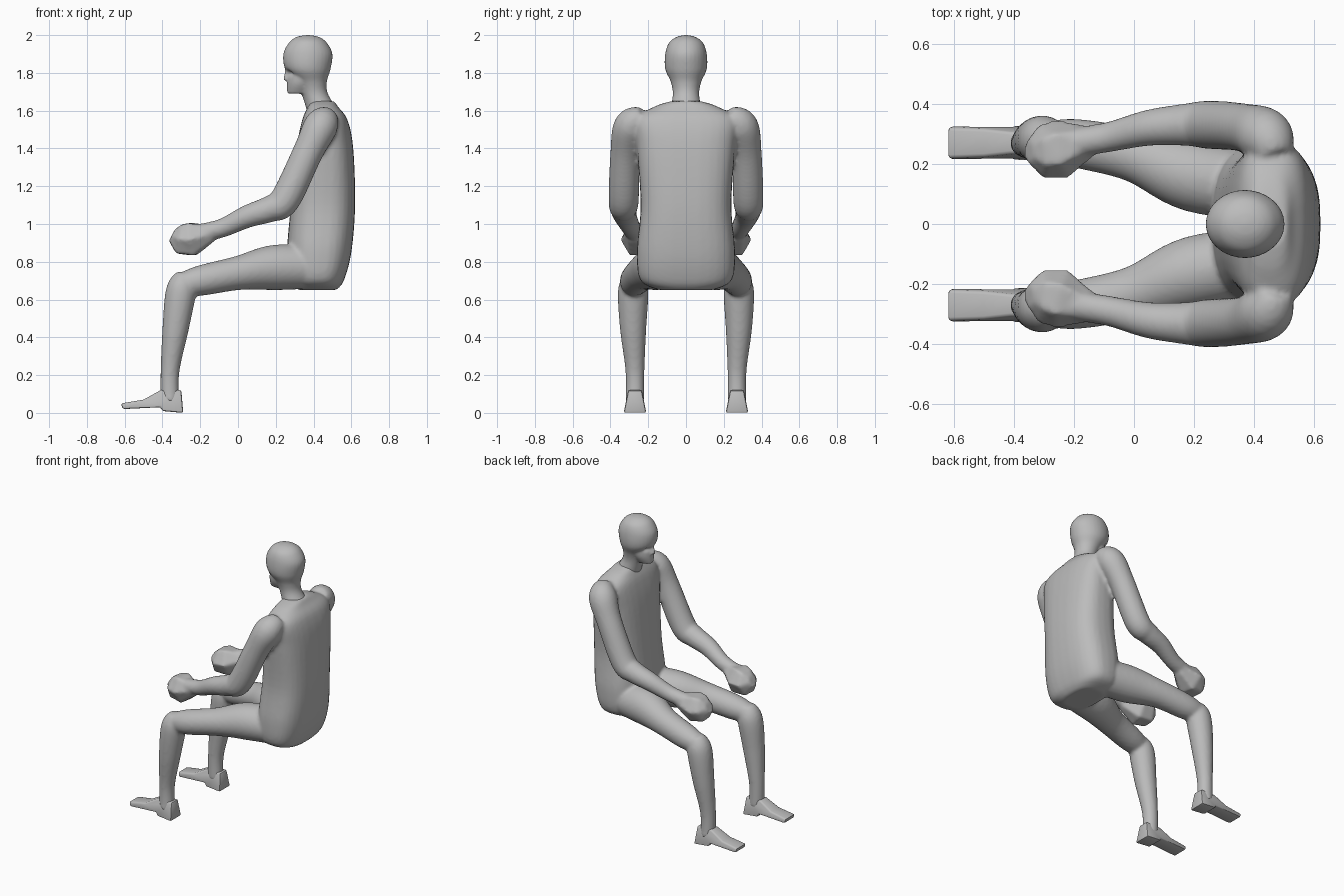
import bpy, bmesh, math
from mathutils import Vector

if "Cube" in bpy.data.objects:
    bpy.data.objects.remove(bpy.data.objects["Cube"])

tone = (.5, .5, .5, 1)
grey = bpy.data.materials.new("plain grey")
grey.use_nodes = True
grey.diffuse_color = tone
grey.node_tree.nodes["Principled BSDF"].inputs["Base Color"].default_value = tone


def spline(rows, steps):
    """Catmull-Rom interpolation through rows of numbers."""
    out = []
    last = len(rows) - 1
    for i in range(last):
        before, start, end, after = (Vector(rows[max(0, min(last, i + k))]) for k in (-1, 0, 1, 2))
        for s in range(steps):
            t = s / steps
            bend = 2 * before - 5 * start + 4 * end - after
            twist = 3 * (start - end) + after - before
            out.append(start + (end - before + (bend + twist * t) * t) * t / 2)
    return out + [Vector(rows[last])]


def loft(bm, rows, power=2, level=False, sides=32, steps=6):
    """Skin rings given as x, y, z, half width, half depth."""
    rows = spline(rows, steps)
    centres = [Vector(row[:3]) for row in rows]
    rings = []
    for i, row in enumerate(rows):
        along = Vector((0, 0, 1))
        if not level:
            along = (centres[min(i + 1, len(rows) - 1)] - centres[max(i - 1, 0)]).normalized()
        across = Vector((0, 1, 0))
        across = (across - along * across.dot(along)).normalized()
        deep = along.cross(across)
        ring = []
        for k in range(sides):
            angle = math.tau * k / sides
            c, s = math.cos(angle), math.sin(angle)
            u = math.copysign(abs(c) ** (2 / power), c) * row[3]
            v = math.copysign(abs(s) ** (2 / power), s) * row[4]
            ring.append(bm.verts.new(centres[i] + across * u + deep * v))
        rings.append(ring)
    skin_rings(bm, rings)


def skin_rings(bm, rings):
    for low, high in zip(rings, rings[1:]):
        for k in range(len(low)):
            bm.faces.new((low[k - 1], low[k], high[k], high[k - 1]))
    bm.faces.new(rings[0])
    bm.faces.new(rings[-1])


def column(bm, rows, power=2):
    """Upright part from x, z, half width, half depth."""
    loft(bm, [(x, 0, z, w, d) for x, z, w, d in rows], power, level=True)


def limb(bm, side, rows, **options):
    """Bent round part from x, y, z, radius, on one side of the body."""
    loft(bm, [(x, side * y, z, r, r) for x, y, z, r in rows], **options)


def finish(name, bm, modifiers, angle):
    bmesh.ops.recalc_face_normals(bm, faces=bm.faces)
    mesh = bpy.data.meshes.new(name)
    bm.to_mesh(mesh)
    bm.free()
    mesh.materials.append(grey)
    ob = bpy.data.objects.new(name, mesh)
    bpy.context.collection.objects.link(ob)
    bpy.ops.object.select_all(action="DESELECT")
    ob.select_set(True)
    bpy.context.view_layer.objects.active = ob
    for kind, settings in modifiers:
        modifier = ob.modifiers.new(kind.lower(), kind)
        for key, value in settings.items():
            setattr(modifier, key, value)
        bpy.ops.object.modifier_apply(modifier=modifier.name)
    bpy.ops.object.shade_smooth_by_angle(angle=math.radians(angle))
    return ob


def fused(voxel):
    return [("REMESH", {"mode": "VOXEL", "voxel_size": voxel}),
            ("SMOOTH", {"factor": .5, "iterations": 5})]


# Torso, from seat to collar
body = bmesh.new()
column(body, [(.42, .65, .14, .1), (.42, .7, .24, .14), (.43, .85, .26, .17), (.45, 1.1, .24, .17),
              (.46, 1.4, .26, .15), (.46, 1.55, .27, .12), (.45, 1.62, .17, .08), (.45, 1.65, .08, .06)],
       power=2.7)

for side in (1, -1):
    # Arm from shoulder to wrist
    limb(body, side, [(.47, .22, 1.56, .06), (.44, .29, 1.52, .09), (.37, .32, 1.38, .08),
                      (.25, .33, 1.13, .08), (.17, .33, 1.08, .07), (.05, .32, 1.04, .06),
                      (-.08, .29, .98, .05), (-.2, .27, .95, .05)])
    # Angular fist
    limb(body, side, [(-.14, .28, .95, .05), (-.24, .25, .92, .1), (-.31, .24, .92, .09),
                      (-.35, .24, .94, .04)], sides=6, steps=1)
    # Thigh to knee
    limb(body, side, [(.45, .12, .77, .11), (.2, .16, .77, .12), (0, .23, .74, .09),
                      (-.2, .27, .7, .08), (-.3, .28, .68, .06)])
    # Calf to ankle
    limb(body, side, [(-.27, .28, .73, .05), (-.3, .28, .65, .08), (-.33, .28, .45, .07),
                      (-.36, .27, .22, .05), (-.36, .27, .06, .05)])
finish("body", body, fused(.011), 60)

# Feet: side outline with a heel step, narrowing upwards
outline = [(-.29, 0), (-.4, .01), (-.41, .03), (-.61, .02), (-.62, .05), (-.5, .07), (-.41, .12), (-.3, .12)]
for name, side in (("right_foot", 1), ("left_foot", -1)):
    foot = bmesh.new()
    skin_rings(foot, [[foot.verts.new((x, side * .27 + edge * (.06 - z / 5), z)) for x, z in outline]
                      for edge in (-1, 1)])
    finish(name, foot, [("BEVEL", {"width": .01, "segments": 2})], 40)

# Head: neck and skull, jaw, nose
head = bmesh.new()
column(head, [(.46, 1.58, .09, .09), (.41, 1.68, .07, .07), (.39, 1.75, .08, .08), (.37, 1.82, .11, .12),
              (.37, 1.9, .11, .13), (.37, 1.96, .09, .1), (.37, 1.99, .05, .06), (.37, 2, .01, .01)])
column(head, [(.32, 1.69, .04, .06), (.33, 1.75, .07, .07), (.35, 1.85, .08, .08)])
column(head, [(.27, 1.76, .02, .03), (.28, 1.83, .01, .03)])
skin = finish("head", head, fused(.007), 60)

# Eye sockets pressed into the face
for v in skin.data.vertices:
    if v.co.x < .33:
        across = (abs(v.co.y) - .04) / .02
        up = (v.co.z - 1.8) / .015
        v.co.x += .015 * math.exp(-across * across - up * up)
